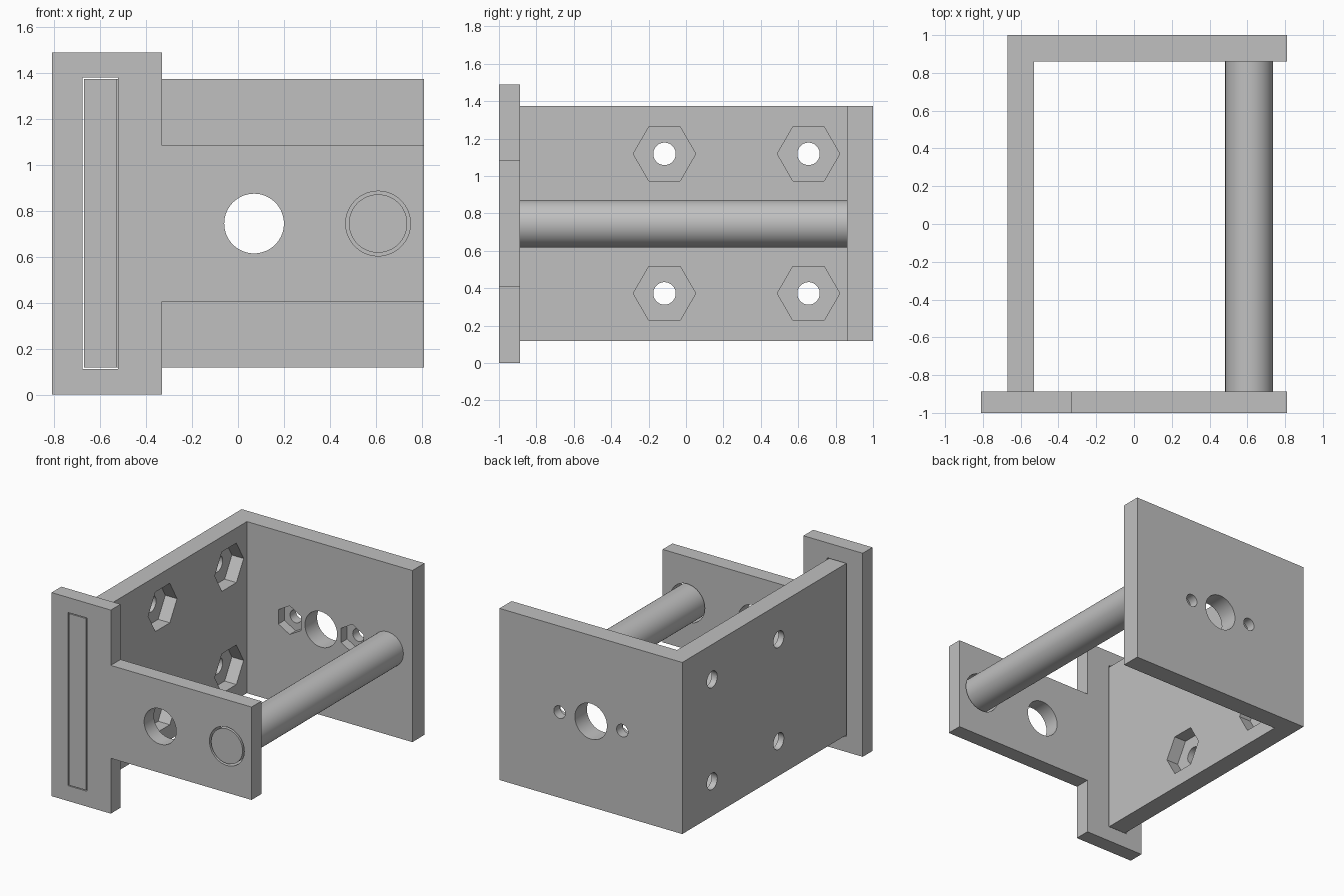
import bpy, bmesh
from math import pi
from mathutils import Matrix, Vector

scene = bpy.context.scene
if "Cube" in bpy.data.objects:
    bpy.data.objects.remove(bpy.data.objects["Cube"])

grey = bpy.data.materials.new("plain grey")
grey.use_nodes = True
grey.diffuse_color = (0.53, 0.53, 0.53, 1)
grey.node_tree.nodes["Principled BSDF"].inputs["Base Color"].default_value = grey.diffuse_color

MID = 0.745                      # height of the centre line
BACK, INNER_BACK = 1.0, 0.86     # back wall faces
LEFT, INNER_LEFT = -0.67, -0.53  # side wall faces


def finish(bm, name):
    bmesh.ops.recalc_face_normals(bm, faces=bm.faces)
    mesh = bpy.data.meshes.new(name)
    bm.to_mesh(mesh)
    bm.free()
    obj = bpy.data.objects.new(name, mesh)
    scene.collection.objects.link(obj)
    mesh.materials.append(grey)
    return obj


def extrusion(name, outline, offset):
    """Extrude a closed outline of 3D points along an offset."""
    bm = bmesh.new()
    face = bm.faces.new([bm.verts.new(p) for p in outline])
    out = bmesh.ops.extrude_face_region(bm, geom=[face], use_keep_orig=True)
    moved = [g for g in out["geom"] if isinstance(g, bmesh.types.BMVert)]
    bmesh.ops.translate(bm, verts=moved, vec=offset)
    return finish(bm, name)


def prism(name, axis, start, end, radius, sides=64, turn=0.0):
    """Cylinder or hexagon between two points along the x or y axis."""
    start, end = Vector(start), Vector(end)
    bm = bmesh.new()
    bmesh.ops.create_cone(bm, cap_ends=True, segments=sides, radius1=radius,
                          radius2=radius, depth=(end - start).length)
    tilt = Matrix.Rotation(pi / 2, 4, "Y" if axis == "x" else "X")
    place = Matrix.Translation((start + end) / 2) @ tilt @ Matrix.Rotation(turn, 4, "Z")
    bmesh.ops.transform(bm, matrix=place, verts=bm.verts)
    return finish(bm, name)


def cut(target, cutters):
    for cutter in cutters:
        mod = target.modifiers.new("cut", "BOOLEAN")
        mod.operation, mod.solver, mod.object = "DIFFERENCE", "EXACT", cutter
    bpy.context.view_layer.update()
    depsgraph = bpy.context.evaluated_depsgraph_get()
    mesh = bpy.data.meshes.new_from_object(target.evaluated_get(depsgraph))
    target.modifiers.clear()
    target.data = mesh
    for cutter in cutters:
        bpy.data.objects.remove(cutter)


def smooth(obj):
    bpy.ops.object.select_all(action="DESELECT")
    obj.select_set(True)
    bpy.context.view_layer.objects.active = obj
    bpy.ops.object.shade_smooth_by_angle(angle=pi / 6)


# Angle bracket: side wall and back wall in one piece
plan = [(LEFT, -1), (INNER_LEFT, -1), (INNER_LEFT, INNER_BACK),
        (0.81, INNER_BACK), (0.81, BACK), (LEFT, BACK)]
bracket = extrusion("angle_bracket", [(x, y, 0.118) for x, y in plan], (0, 0, 1.256))

cutters = [prism("shaft_hole_cutter", "y", (0.07, 0.8, MID), (0.07, 1.1, MID), 0.13)]
# Side wall bolt holes with upright hexagonal nut pockets
for y in (-0.115, 0.655):
    for z in (MID - 0.373, MID + 0.373):
        cutters.append(prism("bolt_cutter", "x", (-0.8, y, z), (-0.4, y, z), 0.06, 48))
        cutters.append(prism("nut_cutter", "x", (INNER_LEFT - 0.095, y, z),
                             (-0.4, y, z), 0.167, 6))
# Back wall screw holes with hexagonal nut pockets
for x in (0.07 - 0.254, 0.07 + 0.254):
    cutters.append(prism("screw_cutter", "y", (x, 0.8, MID), (x, 1.1, MID), 0.046, 48))
    cutters.append(prism("small_nut_cutter", "y", (x, 0.8, MID),
                         (x, INNER_BACK + 0.07, MID), 0.105, 6))
cut(bracket, cutters)
smooth(bracket)

# Front plate: tall foot with a narrower arm
side = [(-0.81, 0), (-0.33, 0), (-0.33, 0.405), (0.81, 0.405)]
outline = side + [(x, 2 * MID - z) for x, z in reversed(side)]
front = extrusion("front_plate", [(x, -1, z) for x, z in outline], (0, 0.113, 0))

slot = [(-0.678, 0.112), (-0.522, 0.112), (-0.522, 1.38), (-0.678, 1.38)]
cut(front, [
    extrusion("slot_cutter", [(x, -1.1, z) for x, z in slot], (0, 0.4, 0)),
    prism("front_hole_cutter", "y", (0.07, -1.1, MID), (0.07, -0.7, MID), 0.13),
    prism("rod_hole_cutter", "y", (0.61, -1.1, MID), (0.61, -0.7, MID), 0.141),
])
smooth(front)

# Guide rod from the front plate to the back wall
rod = prism("guide_rod", "y", (0.61, -1, MID), (0.61, INNER_BACK, MID), 0.127)
smooth(rod)
